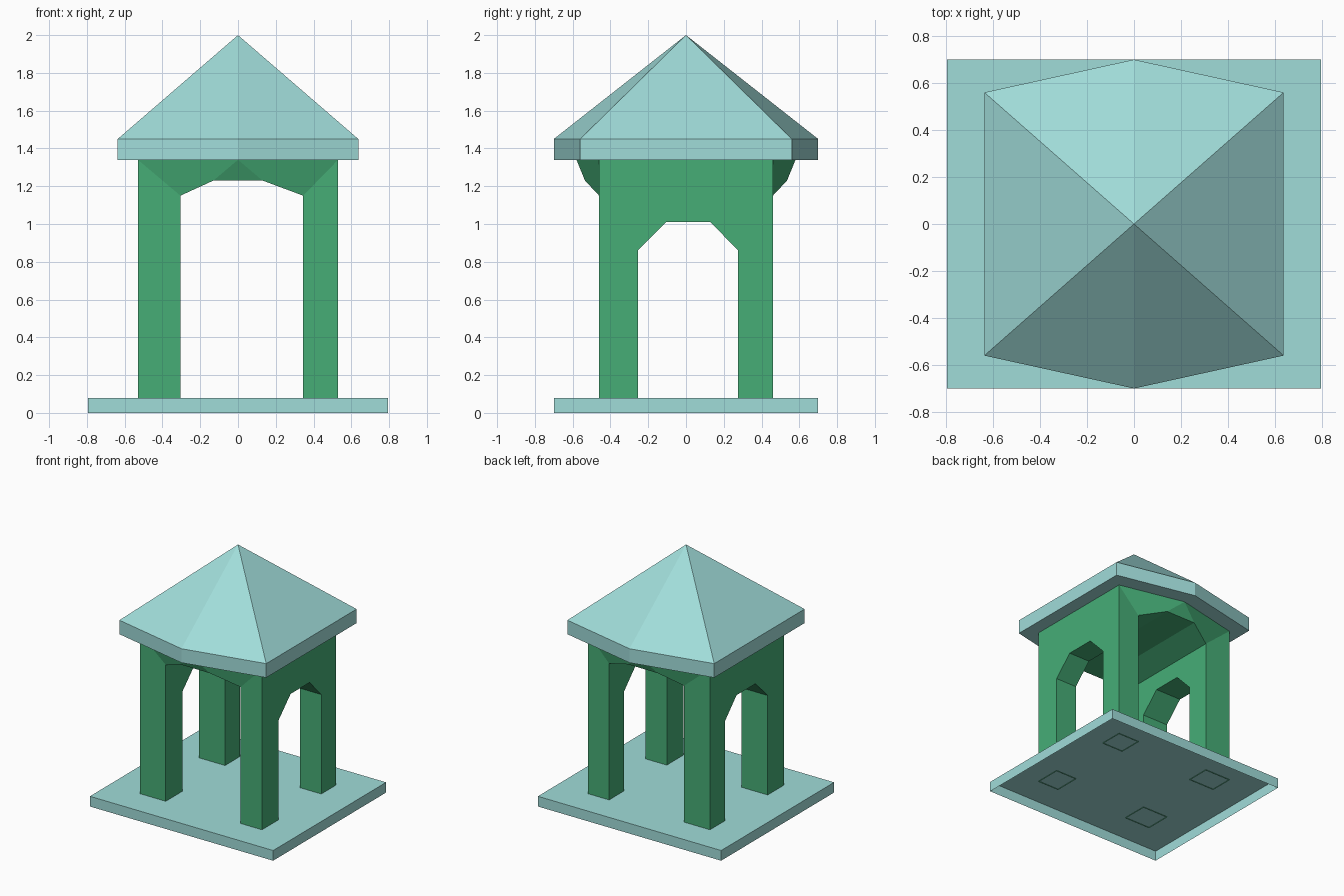
import bpy, bmesh

if "Cube" in bpy.data.objects:
    bpy.data.objects.remove(bpy.data.objects["Cube"])


def material(name, rgb):
    m = bpy.data.materials.new(name)
    m.diffuse_color = (*rgb, 1)
    m.use_nodes = True
    m.node_tree.nodes["Principled BSDF"].inputs["Base Color"].default_value = m.diffuse_color
    return m


TEAL = material("pale teal", (0.352, 0.716, 0.694))
GREEN = material("green", (0.061, 0.42, 0.183))


def build(name, faces, mat):
    """Make an object from a list of faces, each a list of points."""
    bm = bmesh.new()
    for f in faces:
        bm.faces.new([bm.verts.new(p) for p in f])
    bmesh.ops.remove_doubles(bm, verts=bm.verts[:], dist=1e-4)
    bmesh.ops.recalc_face_normals(bm, faces=bm.faces[:])
    me = bpy.data.meshes.new(name)
    bm.to_mesh(me)
    bm.free()
    me.materials.append(mat)
    ob = bpy.data.objects.new(name, me)
    bpy.context.collection.objects.link(ob)
    return ob


def strip(a, b, closed=False):
    """Quads joining two equal rows of points."""
    n = len(a)
    return [[a[i], a[(i + 1) % n], b[(i + 1) % n], b[i]]
            for i in range(n if closed else n - 1)]


# base plate: shallow tray, open underneath
rect = [(-.795, -.70), (.795, -.70), (.795, .70), (-.795, .70)]
low = [(x, y, 0) for x, y in rect]
high = [(x, y, .08) for x, y in rect]
build("base_plate", strip(low, high, True) + [high], TEAL)

# roof: six-sided eaves band, soffit and pyramid
hexa = [(-.637, -.56), (0, -.70), (.637, -.56), (.637, .56), (0, .70), (-.637, .56)]
low = [(x, y, 1.34) for x, y in hexa]
high = [(x, y, 1.45) for x, y in hexa]
tip = (0, 0, 2)
slopes = [[high[i], high[(i + 1) % 6], tip] for i in range(6)]
build("roof", strip(low, high, True) + slopes + [low], TEAL)

# arched body: four legs, a vault along y and side arches along x
FOOT, EAVE, HX, HY = .075, 1.34, .53, .46
vault = [(-.305, FOOT, HY), (-.305, 1.15, HY), (-.13, 1.23, .535),
         (.13, 1.23, .535), (.345, 1.15, HY), (.345, FOOT, HY)]
outer = [(-HX, FOOT, HY), (-HX, EAVE, HY), (0, EAVE, .58),
         (HX, EAVE, HY), (HX, FOOT, HY)]
arch = [(-.255, FOOT), (-.255, .86), (-.105, 1.01),
        (.13, 1.01), (.275, .86), (.275, FOOT)]
faces = []

# front and back gables with the outward-leaning brow
for s in (-1, 1):
    v = [(x, s * y, z) for x, z, y in vault]
    o = [(x, s * y, z) for x, z, y in outer]
    faces += [[o[0], v[0], v[1], o[1]], [o[1], v[1], v[2], o[2]],
              [v[2], v[3], o[2]],
              [o[2], v[3], v[4], o[3]], [o[3], v[4], v[5], o[4]]]

# vault ceiling
faces += strip([(x, -y, z) for x, z, y in vault[1:5]],
               [(x, y, z) for x, z, y in vault[1:5]])

# side walls, outer and inner skins joined through the arch
for xo, xi in ((-HX, -.305), (HX, .345)):
    for x, top in ((xo, EAVE), (xi, 1.15)):
        ring = [(-HY, FOOT)] + arch + [(HY, FOOT), (HY, top), (-HY, top)]
        faces.append([(x, y, z) for y, z in ring])
    faces += strip([(xo, y, z) for y, z in arch], [(xi, y, z) for y, z in arch])
build("arched_body", faces, GREEN)
